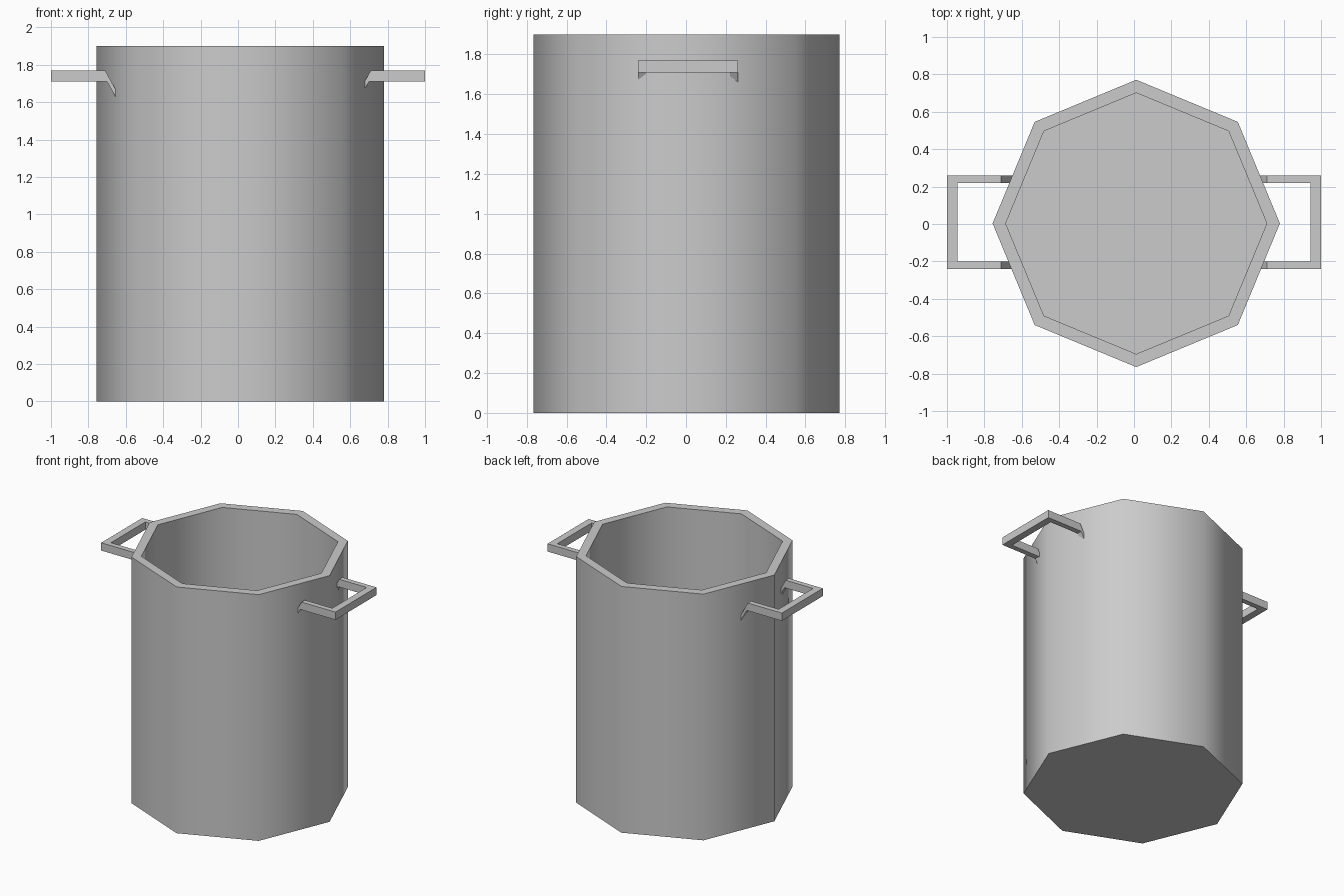
import bpy, bmesh, math

if "Cube" in bpy.data.objects:
    bpy.data.objects.remove(bpy.data.objects["Cube"])

CX, CY = 0.012, 0.003   # pot axis


def make_object(name, bm, smooth=False):
    bmesh.ops.recalc_face_normals(bm, faces=bm.faces)
    mesh = bpy.data.meshes.new(name)
    bm.to_mesh(mesh)
    bm.free()
    obj = bpy.data.objects.new(name, mesh)
    bpy.context.collection.objects.link(obj)
    if smooth:
        bpy.ops.object.select_all(action='DESELECT')
        obj.select_set(True)
        bpy.context.view_layer.objects.active = obj
        bpy.ops.object.shade_smooth_by_angle(angle=math.radians(60))
    return obj


def bridge(bm, a, b):
    n = len(a)
    for i in range(n):
        j = (i + 1) % n
        bm.faces.new((a[i], a[j], b[j], b[i]))


# Pot body: eight-sided hollow shell, outer wall, rim, inner wall and floor
bm = bmesh.new()
rings = []
for radius, z in ((0.768, 0), (0.768, 1.9), (0.698, 1.9), (0.698, 0.07)):
    rings.append([bm.verts.new((CX + radius * math.cos(k * math.pi / 4),
                                CY + radius * math.sin(k * math.pi / 4), z))
                  for k in range(8)])
for a, b in zip(rings, rings[1:]):
    bridge(bm, a, b)
bm.faces.new(rings[0])
bm.faces.new(rings[-1])
make_object("pot_body", bm, smooth=True)


# Handles: square bar swept in a U, with ends bent down into the wall
def add_handle(name, side):
    # stations: (outer top x, outer bottom x, inner top x, inner bottom x, top z, bottom z)
    half = [(0.65, 0.65, 0.65, 0.65, 1.66, 1.62),
            (0.71, 0.70, 0.71, 0.70, 1.77, 1.71),
            (1.0, 1.0, 0.945, 0.945, 1.77, 1.71)]
    bm = bmesh.new()
    path = []
    for sign, stations in ((-1, half), (1, half[::-1])):
        for ot, ob, it, ib, zt, zb in stations:
            yo, yi = 0.01 + sign * 0.25, 0.01 + sign * 0.21
            path.append([bm.verts.new(p) for p in (
                (side * ot, yo, zt), (side * ob, yo, zb),
                (side * ib, yi, zb), (side * it, yi, zt))])
    for a, b in zip(path, path[1:]):
        bridge(bm, a, b)
    bm.faces.new(path[0])
    bm.faces.new(path[-1])
    make_object(name, bm)


add_handle("right_handle", 1)
add_handle("left_handle", -1)
